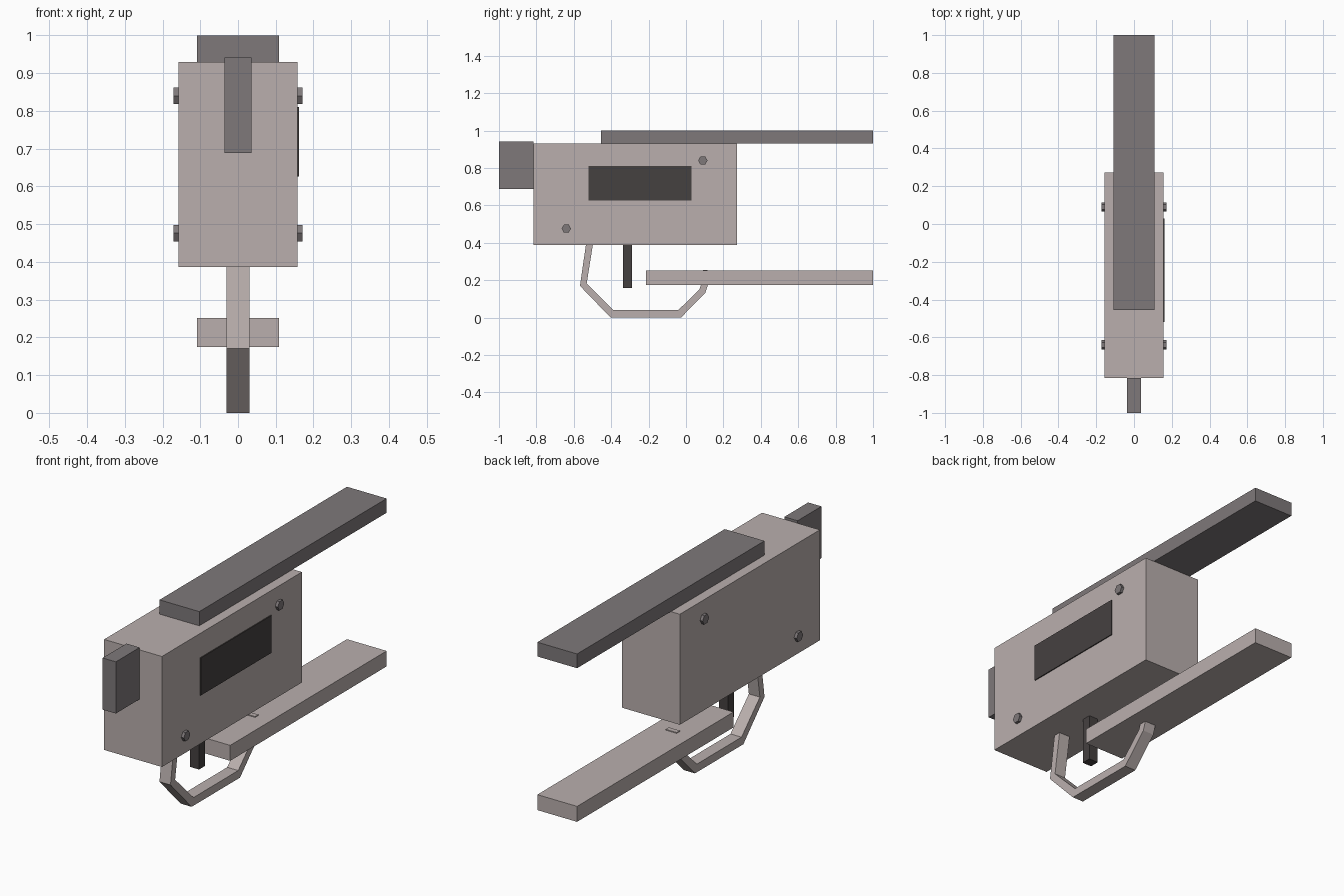
import bpy, bmesh, math

if "Cube" in bpy.data.objects:
    bpy.data.objects.remove(bpy.data.objects["Cube"])


def material(name, rgb):
    m = bpy.data.materials.new(name)
    m.diffuse_color = (*rgb, 1)
    m.use_nodes = True
    m.node_tree.nodes["Principled BSDF"].inputs["Base Color"].default_value = m.diffuse_color
    return m


PALE = material("pale_warm_grey", (0.49, 0.43, 0.42))
MID = material("mid_grey", (0.21, 0.19, 0.195))
DARK = material("charcoal", (0.06, 0.052, 0.051))


def prism(name, outline, x0, x1, mat):
    """Extrude a (y, z) outline from x0 to x1."""
    bm = bmesh.new()
    face = bm.faces.new([bm.verts.new((x0, y, z)) for y, z in outline])
    ext = bmesh.ops.extrude_face_region(bm, geom=[face])
    for v in ext["geom"]:
        if isinstance(v, bmesh.types.BMVert):
            v.co.x = x1
    bmesh.ops.recalc_face_normals(bm, faces=bm.faces)
    mesh = bpy.data.meshes.new(name)
    bm.to_mesh(mesh)
    bm.free()
    mesh.materials.append(mat)
    ob = bpy.data.objects.new(name, mesh)
    bpy.context.collection.objects.link(ob)
    return ob


def box(name, x, y, z, mat):
    return prism(name, [(y[0], z[0]), (y[1], z[0]), (y[1], z[1]), (y[0], z[1])],
                 x[0], x[1], mat)


# Main housing and the bars around it
box("housing", (-0.157, 0.157), (-0.815, 0.272), (0.387, 0.93), PALE)
box("top_bar", (-0.108, 0.108), (-0.455, 1.0), (0.93, 1.0), MID)
box("lower_bar", (-0.108, 0.108), (-0.215, 1.0), (0.175, 0.251), PALE)
box("front_block", (-0.036, 0.036), (-1.0, -0.815), (0.688, 0.942), MID)

# Dark panel on one side, and the lever underneath
box("side_panel", (0.155, 0.162), (-0.52, 0.03), (0.627, 0.811), DARK)
box("lever", (-0.025, 0.025), (-0.338, -0.29), (0.157, 0.39), DARK)

# Hexagonal pins passing through the housing
for i, (py, pz) in enumerate([(0.09, 0.84), (-0.64, 0.476)]):
    hexagon = [(py + 0.025 * math.cos(k * math.pi / 3),
                pz + 0.025 * math.sin(k * math.pi / 3)) for k in range(6)]
    prism(f"pin_{i + 1}", hexagon, -0.171, 0.171, MID)

# Angular guard loop, rising into the lower bar at the back
outer = [(-0.535, 0.39), (-0.567, 0.17), (-0.403, 0.0), (-0.027, 0.0),
         (0.103, 0.132), (0.122, 0.19), (0.115, 0.255)]
inner = [(0.09, 0.255), (0.085, 0.19), (0.072, 0.152), (-0.041, 0.04),
         (-0.388, 0.04), (-0.531, 0.182), (-0.498, 0.39)]
prism("guard_loop", outer + inner, -0.03, 0.03, PALE)
